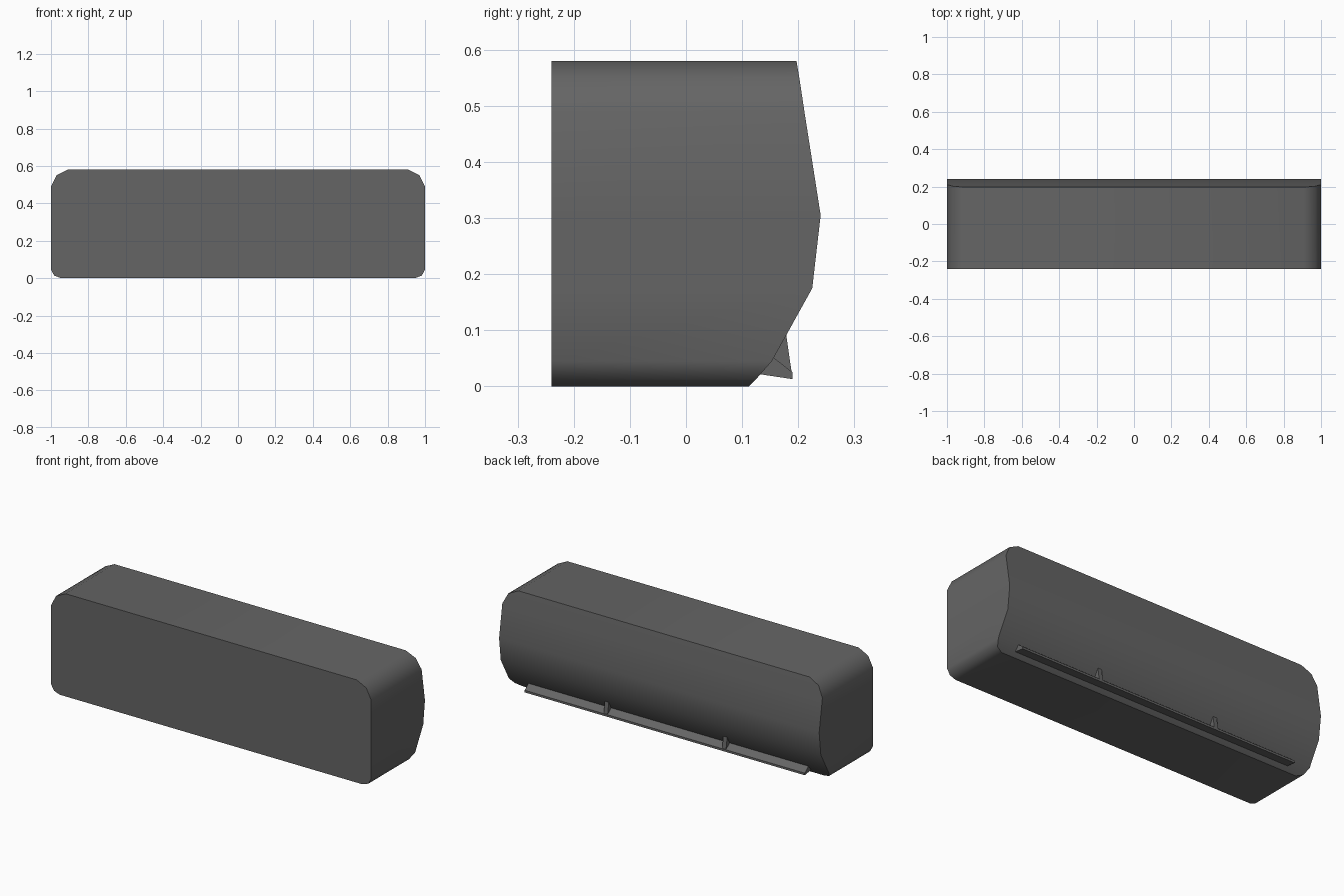
import bpy
import bmesh
import math

if "Cube" in bpy.data.objects:
    bpy.data.objects.remove(bpy.data.objects["Cube"], do_unlink=True)

FRONT_Y = -0.24

grey = bpy.data.materials.new("dark grey plastic")
grey.use_nodes = True
colour = (0.13, 0.13, 0.13, 1)
grey.diffuse_color = colour
grey.node_tree.nodes["Principled BSDF"].inputs["Base Color"].default_value = colour


def finish(name, bm, angle):
    bmesh.ops.recalc_face_normals(bm, faces=bm.faces)
    mesh = bpy.data.meshes.new(name)
    bm.to_mesh(mesh)
    bm.free()
    mesh.materials.append(grey)
    obj = bpy.data.objects.new(name, mesh)
    bpy.context.collection.objects.link(obj)
    bpy.ops.object.select_all(action='DESELECT')
    obj.select_set(True)
    bpy.context.view_layer.objects.active = obj
    bpy.ops.object.shade_smooth_by_angle(angle=math.radians(angle))
    return obj


def extrude_x(name, profile, x0, x1, taper=None):
    """Side profile of (y, z) points extruded along x."""
    bm = bmesh.new()
    ends = [[bm.verts.new((x, y, z)) for y, z in profile] for x in (x0, x1)]
    for end in ends:
        bm.faces.new(end)
    n = len(profile)
    for i in range(n):
        j = (i + 1) % n
        bm.faces.new((ends[0][i], ends[0][j], ends[1][j], ends[1][i]))
    if taper:
        top = max(z for y, z in profile)
        mid = (x0 + x1) / 2
        for v in bm.verts:
            if v.co.z == top:
                v.co.x = mid + (v.co.x - mid) * taper
    return finish(name, bm, 30)


# Casing: rows of half width, height and depth of the bulging back
rows = [(0.945, 0, 0.112), (0.982, 0.013, 0.125), (1, 0.045, 0.153),
        (1, 0.175, 0.225), (1, 0.305, 0.24), (1, 0.49, 0.211),
        (0.97, 0.55, 0.202), (0.91, 0.58, 0.197)]
bm = bmesh.new()
loop = [(w, z, y) for w, z, y in rows] + [(-w, z, y) for w, z, y in reversed(rows)]
front = [bm.verts.new((x, FRONT_Y, z)) for x, z, y in loop]
back = [bm.verts.new((x, y, z)) for x, z, y in loop]
bm.faces.new(front)
n = len(loop)
for i in range(n):
    j = (i + 1) % n
    bm.faces.new((front[i], front[j], back[j], back[i]))
for i in range(len(rows) - 1):
    bm.faces.new((back[i], back[i + 1], back[n - 2 - i], back[n - 1 - i]))
finish("casing", bm, 43)

# Wedge-shaped air flap along the lower back
extrude_x("air_flap", [(0.13, 0.022), (0.19, 0.013), (0.19, 0.025), (0.153, 0.054)],
          -0.875, 0.875)

# Two small brackets holding the flap
for side, name in ((1, "left_bracket"), (-1, "right_bracket")):
    x = side * 0.37
    extrude_x(name, [(0.15, 0.03), (0.189, 0.02), (0.178, 0.096), (0.165, 0.085)],
              x - 0.012, x + 0.012, taper=0.5)
